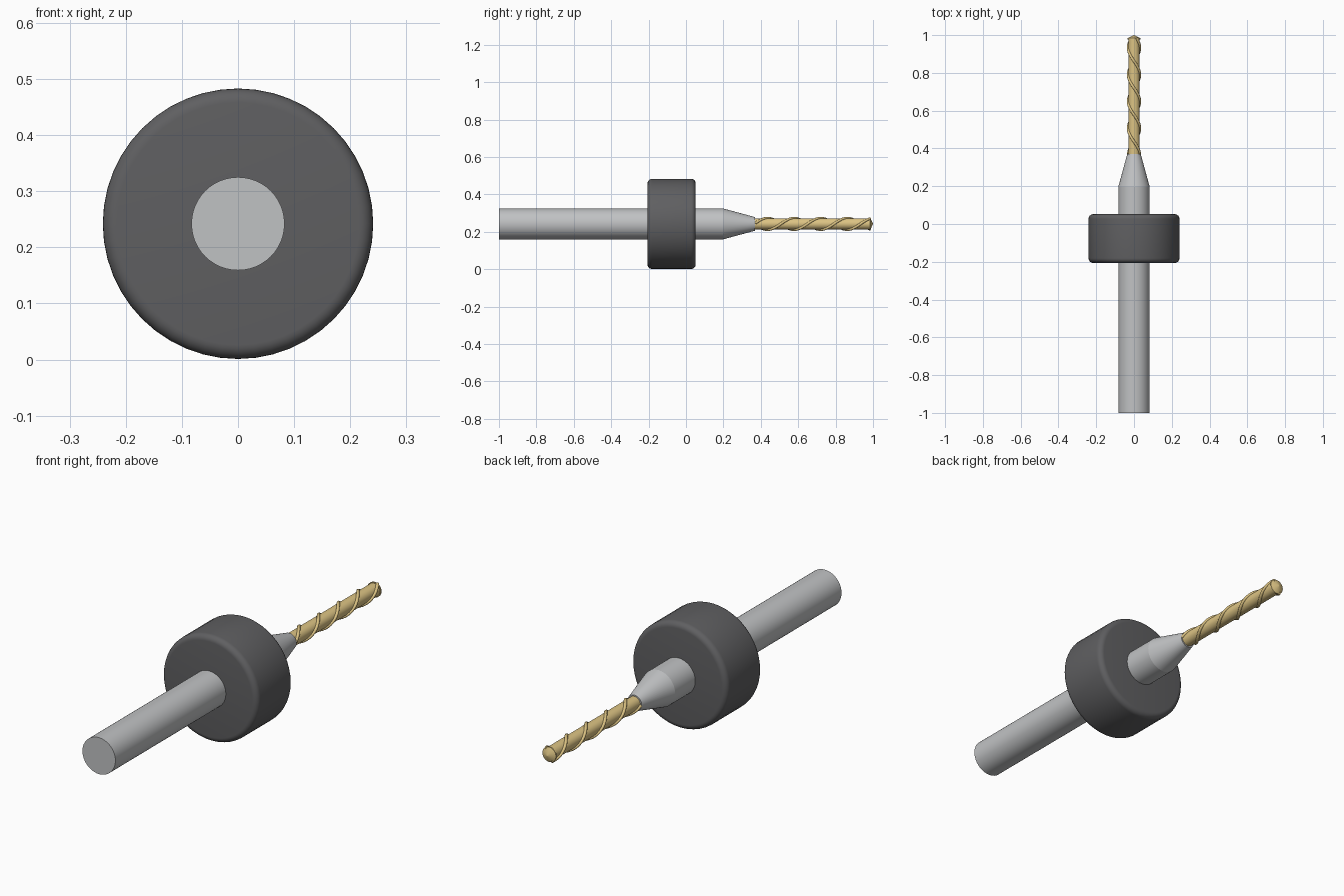
import bpy, bmesh, math
from mathutils import Vector

if "Cube" in bpy.data.objects:
    bpy.data.objects.remove(bpy.data.objects["Cube"], do_unlink=True)

AXIS_Z = 0.242


def material(name, color):
    mat = bpy.data.materials.new(name)
    mat.use_nodes = True
    mat.diffuse_color = (*color, 1)
    bsdf = mat.node_tree.nodes["Principled BSDF"]
    bsdf.inputs["Base Color"].default_value = (*color, 1)
    return mat


steel = material("steel grey", (0.53, 0.54, 0.55))
rubber = material("dark grey", (0.115, 0.115, 0.12))
gold = material("gold", (0.72, 0.55, 0.23))


def finish(name, bm, mat, angle=30):
    bmesh.ops.recalc_face_normals(bm, faces=bm.faces)
    mesh = bpy.data.meshes.new(name)
    bm.to_mesh(mesh)
    bm.free()
    mesh.materials.append(mat)
    obj = bpy.data.objects.new(name, mesh)
    bpy.context.collection.objects.link(obj)
    obj.location.z = AXIS_Z
    bpy.ops.object.select_all(action='DESELECT')
    obj.select_set(True)
    bpy.context.view_layer.objects.active = obj
    bpy.ops.object.shade_smooth_by_angle(angle=math.radians(angle))
    return obj


def skin(bm, rings):
    """Bridge consecutive rings and cap both ends."""
    n = len(rings[0])
    for a, b in zip(rings, rings[1:]):
        for i in range(n):
            j = (i + 1) % n
            bm.faces.new((a[i], a[j], b[j], b[i]))
    bm.faces.new(rings[0])
    bm.faces.new(rings[-1])


def turned(name, profile, mat, sides=48):
    """Revolve (y, radius) pairs about the long axis."""
    bm = bmesh.new()
    rings = []
    for y, r in profile:
        angles = [math.tau * i / sides for i in range(sides)]
        rings.append([bm.verts.new((r * math.cos(a), y, r * math.sin(a))) for a in angles])
    skin(bm, rings)
    return finish(name, bm, mat)


def ridge(name, phase, start=0.37, end=0.985, pitch=0.284, radius=0.031, thick=0.007):
    """Round bead wound around the drill."""
    bm = bmesh.new()
    rings, steps, sides = [], 120, 10
    slope = pitch / math.tau
    for k in range(steps + 1):
        y = start + (end - start) * k / steps
        a = phase + math.tau * (y - 0.507) / pitch
        out = Vector((math.cos(a), 0, math.sin(a)))
        along = Vector((-radius * math.sin(a), slope, radius * math.cos(a))).normalized()
        side = along.cross(out)
        centre = out * radius + Vector((0, y, 0))
        turn = [math.tau * i / sides for i in range(sides)]
        rings.append([bm.verts.new(centre + thick * (out * math.cos(t) + side * math.sin(t)))
                      for t in turn])
    skin(bm, rings)
    return finish(name, bm, mat=gold, angle=50)


# Straight shank and tapered neck
turned("shank", [(-1, 0.083), (0.197, 0.083)], steel)
turned("tapered_neck", [(0.197, 0.083), (0.37, 0.036)], steel)

# Depth collar with rounded rims
front, back, outer, fillet = -0.206, 0.052, 0.241, 0.025
rim = [(fillet * (1 - math.cos(t)), outer - fillet * (1 - math.sin(t)))
       for t in (math.pi / 2 * i / 6 for i in range(7))]
turned("collar", [(front + d, r) for d, r in rim]
       + [(back - d, r) for d, r in reversed(rim)], rubber)

# Drill with two wound ridges and a pointed tip
turned("drill_core", [(0.36, 0.03), (0.985, 0.03)], gold, 32)
for label, phase in (("a", 0), ("b", math.pi)):
    ridge("spiral_ridge_" + label, phase)
turned("drill_tip", [(0.978, 0.034), (0.984, 0.034), (1.0, 0.001)], gold, 32)
